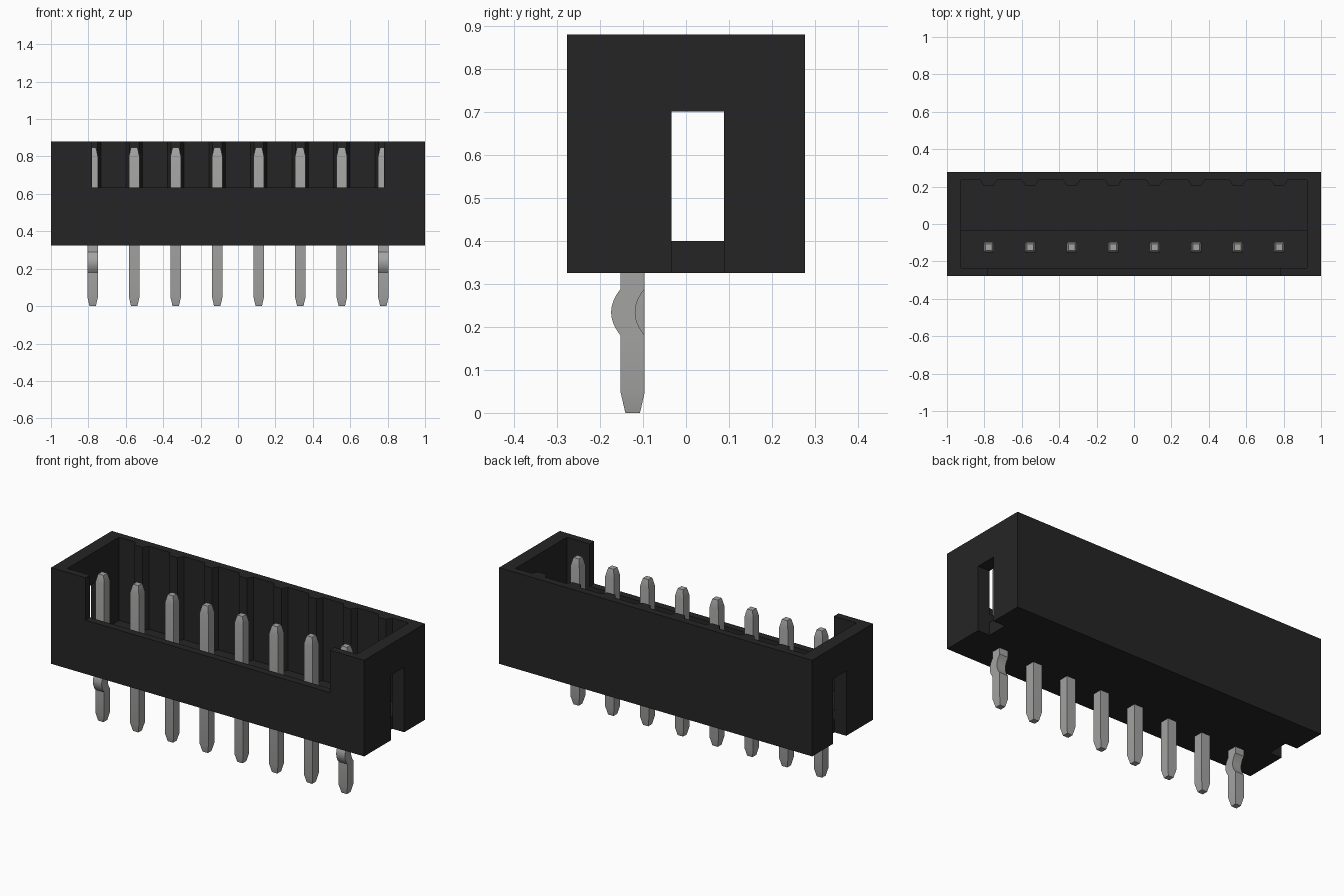
import bpy, bmesh, math

cube = bpy.data.objects.get("Cube")
if cube:
    bpy.data.objects.remove(cube, do_unlink=True)


def make_material(name, color, rough):
    m = bpy.data.materials.new(name)
    m.use_nodes = True
    m.diffuse_color = (*color, 1)
    bsdf = m.node_tree.nodes["Principled BSDF"]
    bsdf.inputs["Base Color"].default_value = (*color, 1)
    bsdf.inputs["Roughness"].default_value = rough
    return m


black = make_material("black plastic", (0.019, 0.0185, 0.0185), 0.6)
metal = make_material("grey metal", (0.37, 0.37, 0.365), 0.5)


def new_object(name, bm, mat):
    bmesh.ops.recalc_face_normals(bm, faces=bm.faces)
    me = bpy.data.meshes.new(name)
    bm.to_mesh(me)
    bm.free()
    me.materials.append(mat)
    ob = bpy.data.objects.new(name, me)
    bpy.context.collection.objects.link(ob)
    return ob


def loft(name, rings, mat):
    """Solid skinned through rings that all have the same point count."""
    bm = bmesh.new()
    rows = [[bm.verts.new(p) for p in ring] for ring in rings]
    n = len(rows[0])
    for a, b in zip(rows, rows[1:]):
        for i in range(n):
            j = (i + 1) % n
            bm.faces.new((a[i], a[j], b[j], b[i]))
    bm.faces.new(rows[0])
    bm.faces.new(rows[-1])
    return new_object(name, bm, mat)


def box(name, x, y, z):
    ring = [(x[0], y[0]), (x[1], y[0]), (x[1], y[1]), (x[0], y[1])]
    return loft(name, [[(px, py, h) for px, py in ring] for h in z], black)


def cut(target, cutter):
    mod = target.modifiers.new("cut", 'BOOLEAN')
    mod.operation = 'DIFFERENCE'
    mod.solver = 'EXACT'
    mod.object = cutter
    bpy.context.view_layer.objects.active = target
    bpy.ops.object.modifier_apply(modifier=mod.name)
    bpy.data.objects.remove(cutter, do_unlink=True)


# Housing shell with stepped floor, front opening and a slot in each end
BASE, TOP, INNER_X, INNER_Y, STEP = 0.325, 0.88, 0.925, 0.235, -0.034
housing = box("housing", (-1, 1), (-0.277, 0.277), (BASE, TOP))
cut(housing, box("rear_pocket", (-INNER_X, INNER_X), (STEP, INNER_Y), (0.40, 1)))
cut(housing, box("front_pocket", (-INNER_X, INNER_X), (-INNER_Y, 0), (0.45, 1)))
cut(housing, box("front_opening", (-0.78, 0.78), (-0.4, -0.2), (0.635, 1)))
for s in (-1, 1):
    span = sorted((s * INNER_X, s * 1.1))
    cut(housing, box("end_slot", span, (STEP, 0.088), (0.2, 0.70)))

# Pins: square rods with tapered ends, the outer two kinked below the housing
PITCH, COUNT, PIN_Y, HALF = 0.222, 8, -0.124, 0.028


def pin_ring(x, z, half=HALF, shift=0):
    y = PIN_Y + shift
    return [(x - half, y - half, z), (x + half, y - half, z),
            (x + half, y + half, z), (x - half, y + half, z)]


for i in range(COUNT):
    x = (i - (COUNT - 1) / 2) * PITCH
    rings = [pin_ring(x, 0, 0.017), pin_ring(x, 0.048)]
    if i in (0, COUNT - 1):
        for k in range(13):
            t = k / 6 - 1
            rings.append(pin_ring(x, 0.234 + 0.054 * t, shift=-0.022 * (1 - t * t)))
    rings += [pin_ring(x, 0.80), pin_ring(x, 0.832, 0.021), pin_ring(x, 0.847, 0.017)]
    pin = loft(f"pin_{i + 1}", rings, metal)
    bpy.ops.object.select_all(action='DESELECT')
    pin.select_set(True)
    bpy.context.view_layer.objects.active = pin
    bpy.ops.object.shade_smooth_by_angle(angle=math.radians(15))

    # Guide rib on the inside of the rear wall behind each pin
    profile = [(x - 0.045, INNER_Y), (x - 0.025, 0.203),
               (x + 0.025, 0.203), (x + 0.045, INNER_Y)]
    loft(f"guide_rib_{i + 1}", [[(px, py, z) for px, py in profile]
                                for z in (0.40, TOP)], black)
